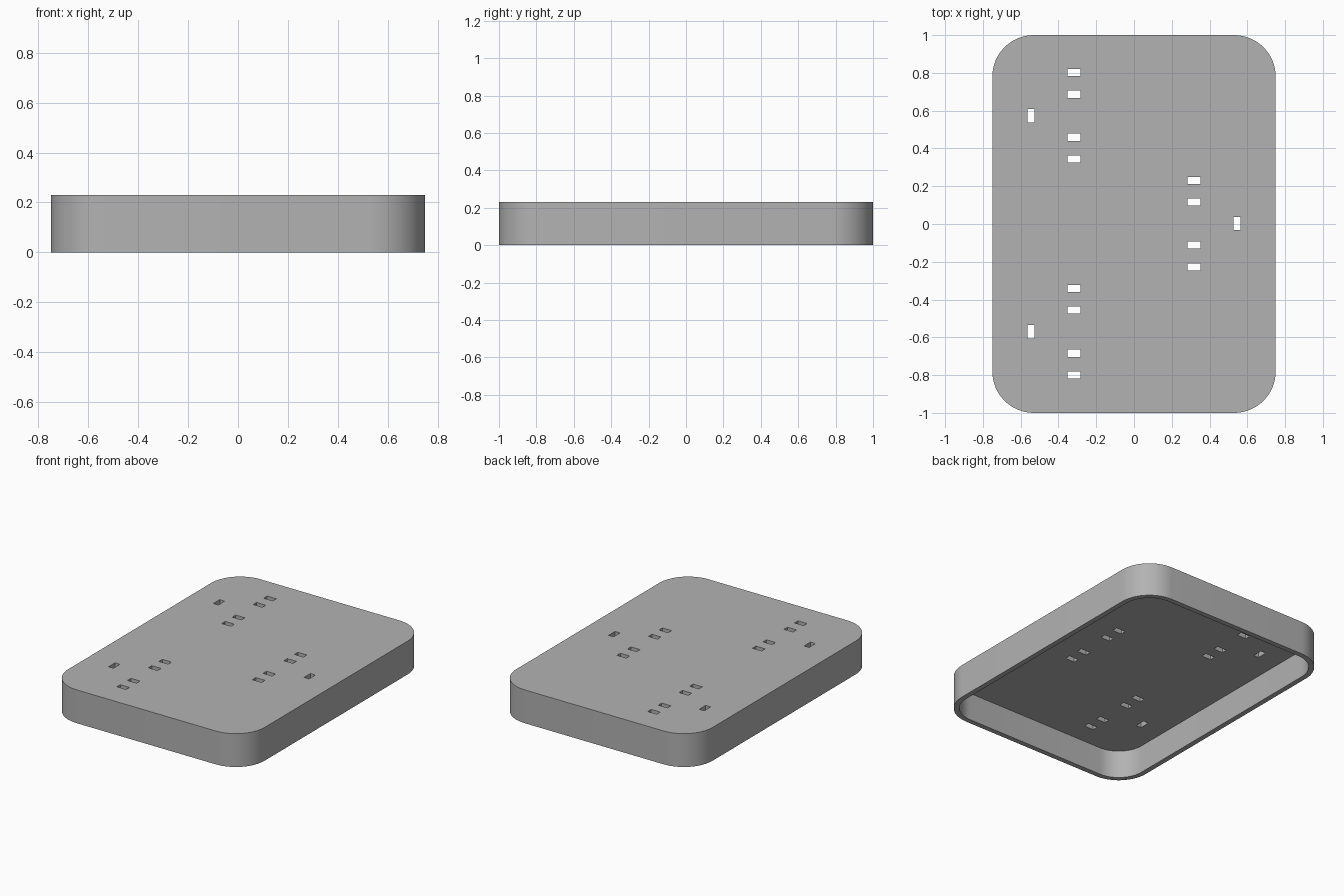
import bpy, bmesh
from math import cos, sin, pi, radians

if "Cube" in bpy.data.objects:
    bpy.data.objects.remove(bpy.data.objects["Cube"])

HALF_X, HALF_Y, HEIGHT = 0.75, 1.0, 0.23
RADIUS, WALL, TOP = 0.22, 0.035, 0.04
SLOT_LONG, SLOT_SHORT = 0.07, 0.038

grey = bpy.data.materials.new("plain grey")
grey.use_nodes = True
grey.diffuse_color = (0.45, 0.45, 0.45, 1)
grey.node_tree.nodes["Principled BSDF"].inputs["Base Color"].default_value = grey.diffuse_color


def make_object(name, bm):
    bmesh.ops.recalc_face_normals(bm, faces=bm.faces)
    mesh = bpy.data.meshes.new(name)
    bm.to_mesh(mesh)
    bm.free()
    mesh.materials.append(grey)
    obj = bpy.data.objects.new(name, mesh)
    bpy.context.collection.objects.link(obj)
    return obj


def rounded_loop(bm, inset, z, steps=16):
    """Ring of vertices around a rounded rectangle."""
    r = RADIUS - inset
    cx, cy = HALF_X - RADIUS, HALF_Y - RADIUS
    ring = []
    for corner, (sx, sy) in enumerate([(1, 1), (-1, 1), (-1, -1), (1, -1)]):
        for i in range(steps + 1):
            a = (corner + i / steps) * pi / 2
            ring.append(bm.verts.new((sx * cx + r * cos(a), sy * cy + r * sin(a), z)))
    return ring


# Hollow cover: top, outer wall, bottom rim, inner wall, ceiling
bm = bmesh.new()
rings = [rounded_loop(bm, inset, z) for inset, z in
         [(0, HEIGHT), (0, 0), (WALL, 0), (WALL, HEIGHT - TOP)]]
for a, b in zip(rings, rings[1:]):
    for i in range(len(a)):
        j = (i + 1) % len(a)
        bm.faces.new((a[i], a[j], b[j], b[i]))
bm.faces.new(rings[0])
bm.faces.new(rings[-1])
cover = make_object("cover", bm)

# Slot cutters: three mounting groups of four cross slots and one end slot
bm = bmesh.new()


def slot(x, y, sx, sy):
    cube = bmesh.ops.create_cube(bm, size=1)["verts"]
    bmesh.ops.scale(bm, vec=(sx, sy, 0.2), verts=cube)
    bmesh.ops.translate(bm, vec=(x, y, HEIGHT), verts=cube)


for side, centre in [(-1, 0.573), (1, 0.002), (-1, -0.57)]:
    for offset in (-0.229, -0.114, 0.114, 0.229):
        slot(side * 0.317, centre + offset, SLOT_LONG, SLOT_SHORT)
    slot(side * 0.546, centre, SLOT_SHORT, SLOT_LONG)
cutters = make_object("slot_cutters", bm)
cutters.hide_render = True
cutters.hide_viewport = True

cut = cover.modifiers.new("slots", "BOOLEAN")
cut.operation = "DIFFERENCE"
cut.solver = "EXACT"
cut.object = cutters

# Bake the slots, then smooth only the rounded corners
bpy.context.view_layer.objects.active = cover
cover.select_set(True)
bpy.ops.object.modifier_apply(modifier=cut.name)
bpy.data.objects.remove(cutters)
bpy.ops.object.shade_smooth_by_angle(angle=radians(30))
